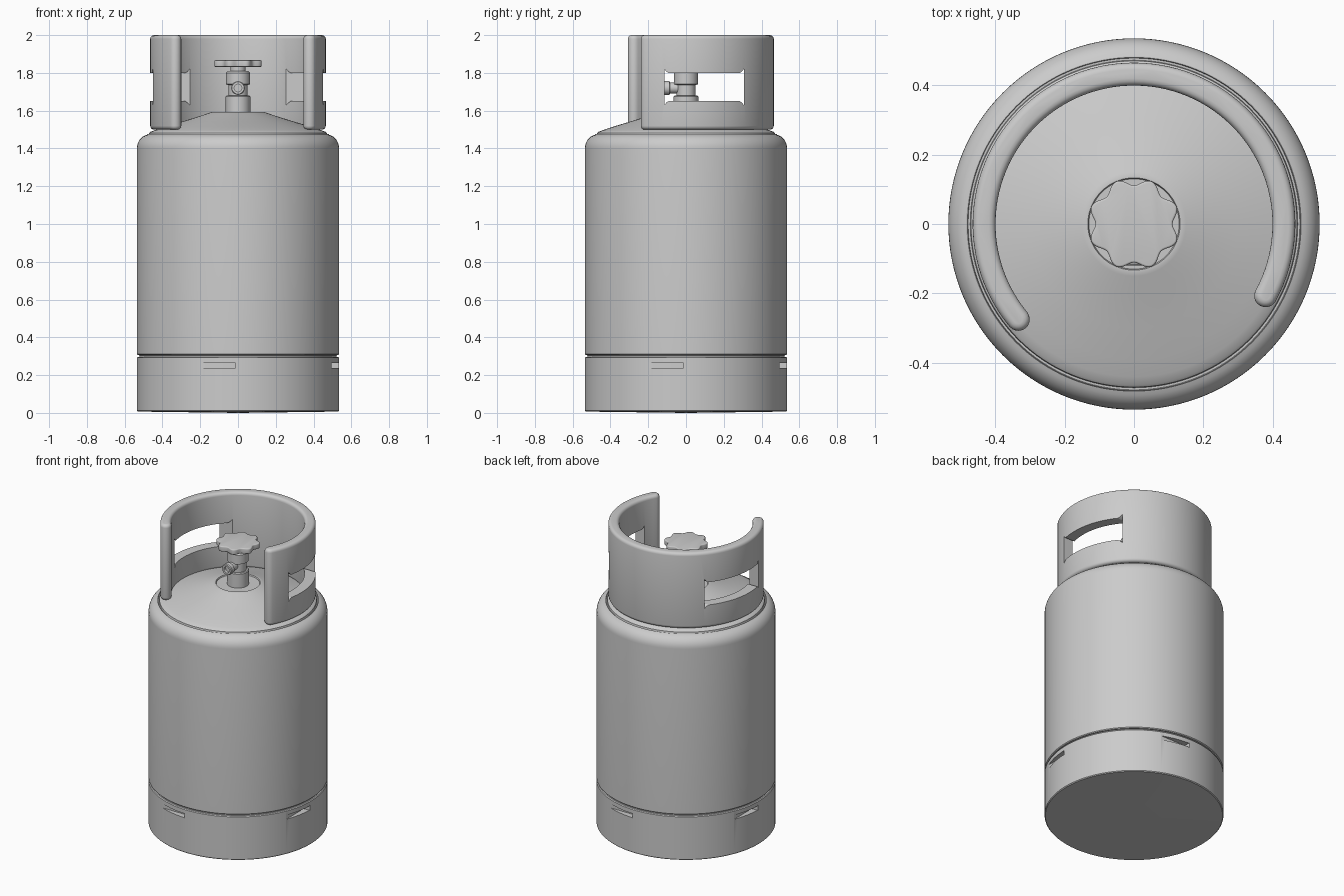
import bpy, bmesh
from math import sin, cos, pi, radians

if "Cube" in bpy.data.objects:
    bpy.data.objects.remove(bpy.data.objects["Cube"], do_unlink=True)

GREY = (0.6, 0.6, 0.6, 1)
paint = bpy.data.materials.new("grey_paint")
paint.use_nodes = True
paint.diffuse_color = GREY
paint.node_tree.nodes["Principled BSDF"].inputs["Base Color"].default_value = GREY


def finish(bm, name):
    bmesh.ops.recalc_face_normals(bm, faces=bm.faces[:])
    mesh = bpy.data.meshes.new(name)
    bm.to_mesh(mesh)
    bm.free()
    mesh.materials.append(paint)
    obj = bpy.data.objects.new(name, mesh)
    bpy.context.scene.collection.objects.link(obj)
    return obj


def smooth(obj, angle=30):
    bpy.ops.object.select_all(action="DESELECT")
    obj.select_set(True)
    bpy.context.view_layer.objects.active = obj
    bpy.ops.object.shade_smooth_by_angle(angle=radians(angle))


def lathe(name, profile, segments):
    """Spin (radius, z) points around the z axis."""
    bm = bmesh.new()
    verts = [bm.verts.new((r, 0, z)) for r, z in profile]
    edges = [bm.edges.new(pair) for pair in zip(verts, verts[1:])]
    bmesh.ops.spin(bm, geom=verts + edges, angle=2 * pi, steps=segments,
                   axis=(0, 0, 1), cent=(0, 0, 0))
    bmesh.ops.remove_doubles(bm, verts=bm.verts[:], dist=1e-5)
    return finish(bm, name)


def prism(name, outline, depth, bevel=0.0):
    """Extrude a closed outline along depth and round its rims."""
    bm = bmesh.new()
    face = bm.faces.new([bm.verts.new(p) for p in outline])
    moved = bmesh.ops.extrude_face_region(bm, geom=[face])["geom"]
    top = [v for v in moved if isinstance(v, bmesh.types.BMVert)]
    bmesh.ops.translate(bm, verts=top, vec=depth)
    if bevel:
        rims = [e for e in bm.edges if abs(e.verts[0].co.z - e.verts[1].co.z) < 1e-6]
        bmesh.ops.bevel(bm, geom=rims, offset=bevel, segments=4, profile=0.5,
                        affect="EDGES", clamp_overlap=True)
    return finish(bm, name)


def cut(obj, cutter):
    cutter.hide_render = True
    mod = obj.modifiers.new("cut", "BOOLEAN")
    mod.operation, mod.solver, mod.object = "DIFFERENCE", "EXACT", cutter
    bpy.context.view_layer.objects.active = obj
    bpy.ops.object.modifier_apply(modifier=mod.name)
    bpy.data.objects.remove(cutter, do_unlink=True)


def flared_slot(y0, y1, z0, z1, flare):
    """Slot outline in the yz plane whose corners flare up and down."""
    ym, zm = (y0 + y1) / 2, (z0 + z1) / 2
    hy, hz = (y1 - y0) / 2, (z1 - z0) / 2
    corner = [(hy, hz + flare), (hy - flare * .5, hz + flare * .3), (hy - flare, hz)]
    pts = corner + [(-y, z) for y, z in reversed(corner)]
    pts += [(-y, -z) for y, z in pts]
    return [(ym + y, zm + z) for y, z in pts]


# Tank shell with rounded shoulder, rim groove and dome
R = 0.535
shoulder = [(0.465 + 0.07 * cos(a), 1.40 + 0.075 * sin(a))
            for a in [radians(75) * i / 8 for i in range(9)]]
tank = lathe("tank", [(0, 0.28), (0.522, 0.28), (0.522, 0.305), (0.53, 0.306), (R, 0.311)]
             + shoulder
             + [(0.48, 1.477), (0.478, 1.47), (0.472, 1.47), (0.47, 1.482), (0.463, 1.488),
                (0.44, 1.497), (0.39, 1.514), (0.3, 1.541), (0.2, 1.572), (0.15, 1.589),
                (0.14, 1.592), (0.133, 1.592), (0.13, 1.584), (0, 1.584)], 128)
smooth(tank)

# Foot ring with four slots
foot = lathe("foot_ring", [(0, 0), (0.16, 0.002), (0.53, 0.007), (R, 0.012), (R, 0.292),
                           (0.53, 0.297), (0.51, 0.297), (0, 0.297)], 128)
for i in range(4):
    slot = prism("slot_cutter", [(0.495, y, z) for y, z in
                                 flared_slot(-0.22, -0.015, 0.238, 0.265, 0.005)], (0.1, 0, 0))
    slot.rotation_euler.z = i * pi / 2
    bpy.context.view_layer.update()
    cut(foot, slot)
smooth(foot)

# Guard collar: open ring with round ends and a handle window on each side
MID, HALF = 0.432, 0.033
START, END = radians(-28.6), radians(219.5)
STEPS, CAP = 80, 10


def arc(cx, cy, r, a0, a1, n):
    return [(cx + r * cos(a0 + (a1 - a0) * i / n), cy + r * sin(a0 + (a1 - a0) * i / n), 1.5)
            for i in range(n + 1)]


outline = arc(0, 0, MID + HALF, START, END, STEPS)
outline += arc(MID * cos(END), MID * sin(END), HALF, END, END + pi, CAP)[1:-1]
outline += arc(0, 0, MID - HALF, END, START, STEPS)
outline += arc(MID * cos(START), MID * sin(START), HALF, START + pi, START + 2 * pi, CAP)[1:-1]
collar = prism("guard_collar", outline, (0, 0, 0.5), 0.02)
cut(collar, prism("window_cutter", [(-0.6, y, z) for y, z in
                                    flared_slot(-0.115, 0.307, 1.65, 1.80, 0.022)], (1.2, 0, 0)))
smooth(collar)

# Valve body and stem
smooth(lathe("valve_body", [(0, 1.57), (0.065, 1.57), (0.065, 1.675), (0.06, 1.68), (0.05, 1.68),
                            (0.05, 1.735), (0.064, 1.74), (0.064, 1.80), (0.055, 1.81),
                            (0.04, 1.81), (0.04, 1.84), (0, 1.84)], 40))

# Side outlet with collar and bore, facing the front
outlet = lathe("valve_outlet", [(0, 0), (0.028, 0), (0.028, 0.085), (0.036, 0.088), (0.036, 0.115),
                                (0.032, 0.12), (0.02, 0.12), (0.02, 0.10), (0, 0.10)], 32)
outlet.rotation_euler.x = pi / 2
outlet.location = (0, 0, 1.72)
smooth(outlet)

# Scalloped handwheel
wheel = []
for i in range(96):
    a = 2 * pi * i / 96
    r = 0.122 - 0.011 * cos(8 * a)
    wheel.append((r * cos(a), r * sin(a), 1.832))
smooth(prism("handwheel", wheel, (0, 0, 0.035), 0.006))
